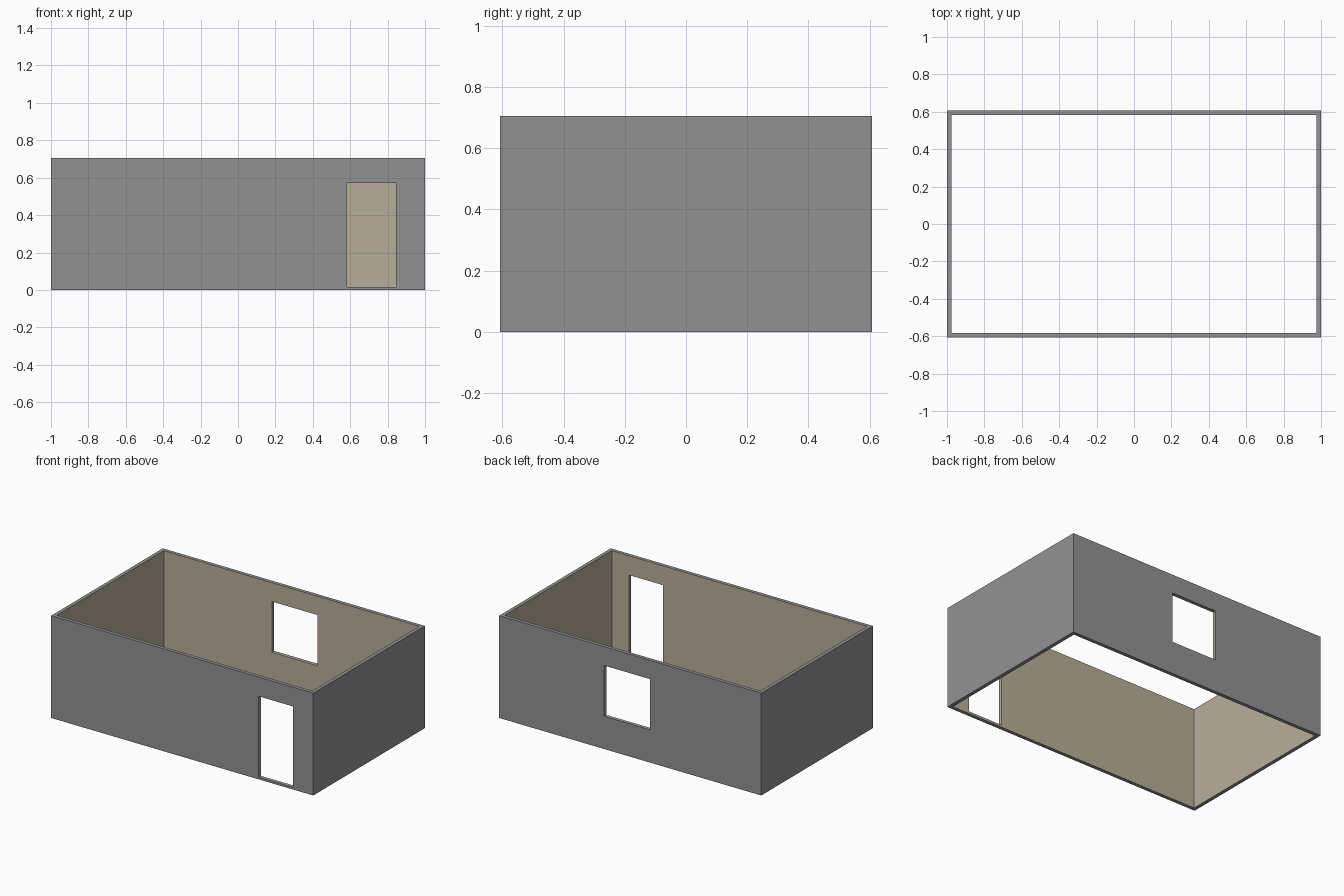
import bpy, bmesh

if "Cube" in bpy.data.objects:
    bpy.data.objects.remove(bpy.data.objects["Cube"])

H = 0.706                                # wall height
HX, HY, T = 1.0, 0.608, 0.0125           # half sizes, layer thickness
DOOR = (0.583, 0.845, 0.015, 0.573)      # x0, x1, z0, z1 in front wall
WINDOW = (-0.15, 0.20, 0.226, 0.576)     # in back wall


def material(name, rgb):
    m = bpy.data.materials.new(name)
    m.diffuse_color = (*rgb, 1)
    m.use_nodes = True
    m.node_tree.nodes["Principled BSDF"].inputs["Base Color"].default_value = m.diffuse_color
    return m


grey = material("wall grey", (0.29, 0.29, 0.295))
tan = material("interior tan", (0.48, 0.425, 0.32))


def shell(name, inset, side_mat):
    """Rectangular ring of walls with a door in front and a window at the back."""
    bm = bmesh.new()

    def quads(a, b):
        # quads joining two closed loops of four vertices
        for i in range(4):
            j = (i + 1) % 4
            bm.faces.new((a[i], a[j], b[j], b[i]))

    def rect(x0, x1, z0, z1, y):
        return [bm.verts.new(p) for p in
                ((x0, y, z0), (x1, y, z0), (x1, y, z1), (x0, y, z1))]

    skins = []
    for d in (inset, inset + T):
        x, y = HX - d, HY - d
        walls = []
        for yy, hole in ((-y, DOOR), (y, WINDOW)):
            edge, opening = rect(-x, x, 0, H, yy), rect(*hole, yy)
            quads(edge, opening)
            walls.append((edge, opening))
        f, b = walls[0][0], walls[1][0]
        bm.faces.new((f[0], f[3], b[3], b[0]))      # left wall
        bm.faces.new((f[1], f[2], b[2], b[1]))      # right wall
        skins.append(walls)
    (f0, b0), (f1, b1) = skins
    quads(f0[1], f1[1])                             # door reveal
    quads(b0[1], b1[1])                             # window reveal
    for lo, hi in ((0, 1), (3, 2)):                 # bottom and top rims
        quads([f0[0][lo], f0[0][hi], b0[0][hi], b0[0][lo]],
              [f1[0][lo], f1[0][hi], b1[0][hi], b1[0][lo]])
    bmesh.ops.recalc_face_normals(bm, faces=bm.faces)

    # rims stay grey, everything else takes the side colour
    for f in bm.faces:
        rim = all(v.co.z < 1e-5 for v in f.verts) or all(v.co.z > H - 1e-5 for v in f.verts)
        f.material_index = 0 if rim else 1
    me = bpy.data.meshes.new(name)
    bm.to_mesh(me)
    bm.free()
    me.materials.append(grey)
    me.materials.append(side_mat)
    bpy.context.collection.objects.link(bpy.data.objects.new(name, me))


shell("outer_walls", 0.0, grey)
shell("inner_lining", T, tan)
